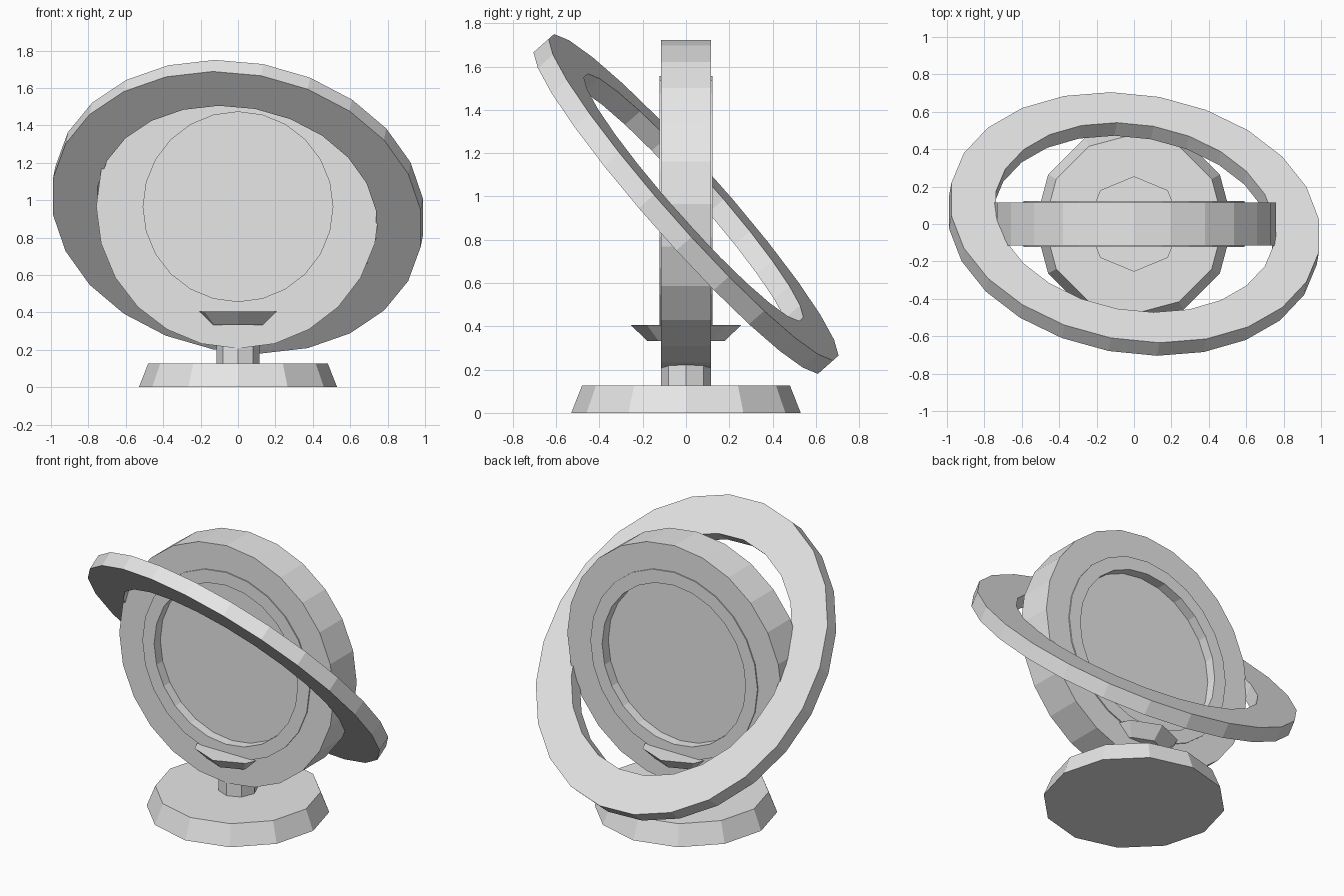
import bpy, bmesh
from math import cos, sin, tau, radians
from mathutils import Matrix

cube = bpy.data.objects.get("Cube")
if cube:
    bpy.data.objects.remove(cube)

grey = bpy.data.materials.new("plain grey")
grey.use_nodes = True
colour = (0.8, 0.8, 0.8, 1)
grey.diffuse_color = colour
grey.node_tree.nodes["Principled BSDF"].inputs["Base Color"].default_value = colour


def lathe(name, profile, sides, matrix=Matrix(), start=0.0, closed=False):
    """Revolve (radius, height) points around z; radius 0 makes a flat cap."""
    bm = bmesh.new()
    rings = []
    for r, h in profile:
        if r == 0:
            rings.append(None)
            continue
        rings.append([bm.verts.new((r * cos(start + tau * i / sides),
                                    r * sin(start + tau * i / sides), h))
                      for i in range(sides)])
    pairs = list(zip(rings, rings[1:]))
    if closed:
        pairs.append((rings[-1], rings[0]))
    for a, b in pairs:
        if a is None or b is None:
            bm.faces.new(a or b)
            continue
        for i in range(sides):
            j = (i + 1) % sides
            bm.faces.new((a[i], a[j], b[j], b[i]))
    bmesh.ops.recalc_face_normals(bm, faces=bm.faces)
    bm.transform(matrix)
    mesh = bpy.data.meshes.new(name)
    bm.to_mesh(mesh)
    bm.free()
    mesh.materials.append(grey)
    obj = bpy.data.objects.new(name, mesh)
    bpy.context.collection.objects.link(obj)
    return obj


centre = Matrix.Translation((0, 0, 0.965))
quarter = Matrix.Rotation(radians(90), 4, "X")

# Stand: wide foot, short stem and flared collar
lathe("base", [(0, 0), (0.53, 0), (0.48, 0.127), (0, 0.127)], 12)
lathe("stem", [(0, 0.1), (0.115, 0.1), (0.115, 0.36), (0, 0.36)], 8)
lathe("collar", [(0, 0.333), (0.18, 0.333), (0.255, 0.406), (0, 0.406)], 8)

# Thick upright disc with a raised bezel and sunken dial on both sides
half = [(0, 0.06), (0.507, 0.06), (0.507, 0.122), (0.59, 0.122),
        (0.59, 0.115), (0.758, 0.115)]
lathe("dial_body", half + [(r, -h) for r, h in reversed(half)], 24, centre @ quarter)

# Flat tilted ring around the disc
tilt = Matrix.Rotation(radians(-48.5), 4, "X") @ Matrix.Rotation(radians(7.5), 4, "Y")
t = 0.047
lathe("tilted_ring", [(1, -t), (1, t), (0.757, t), (0.757, -t)], 24,
      centre @ tilt, start=tau / 48, closed=True)
